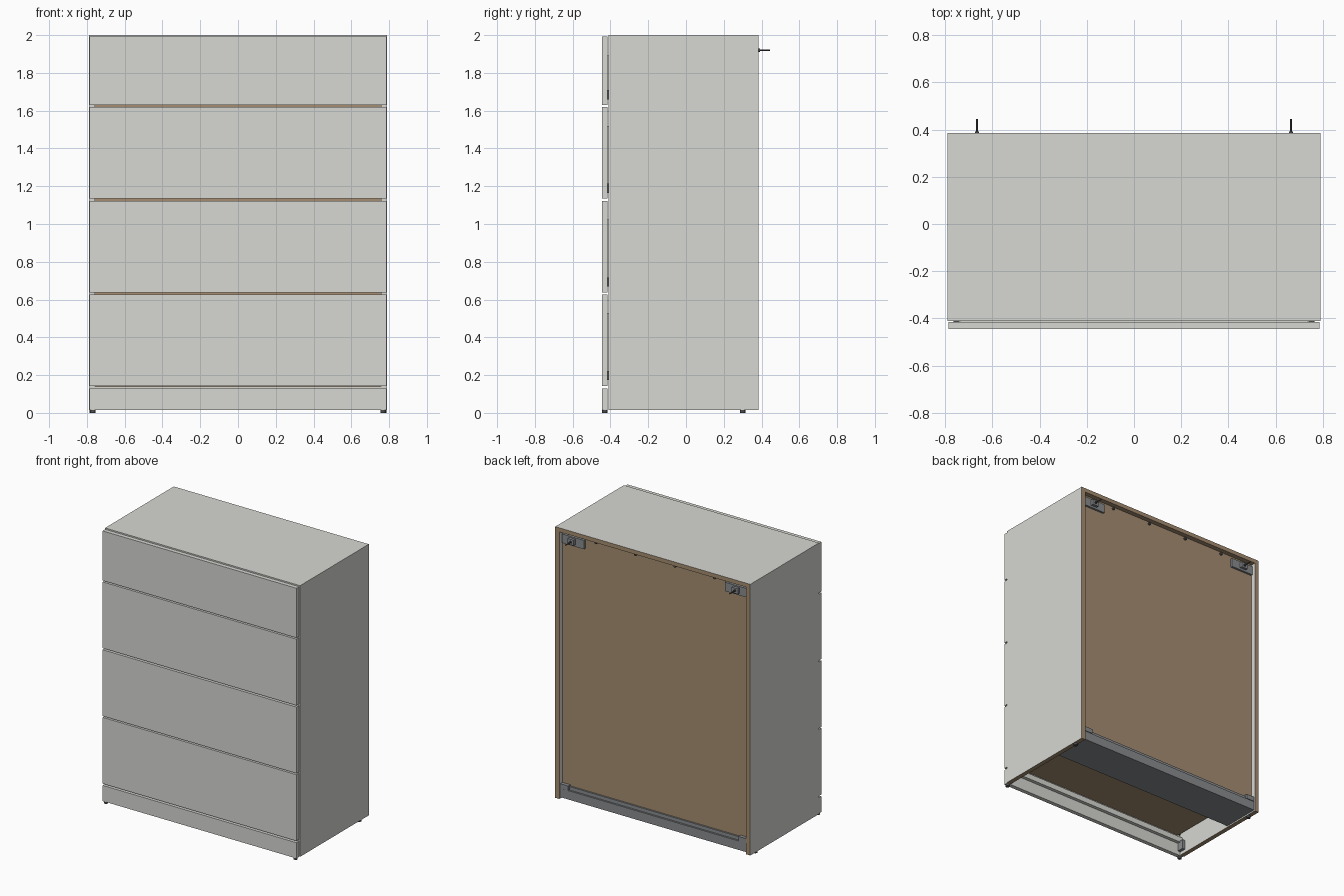
import bpy, bmesh, math
from mathutils import Matrix

if "Cube" in bpy.data.objects:
    bpy.data.objects.remove(bpy.data.objects["Cube"])


def material(name, rgb):
    m = bpy.data.materials.new(name)
    m.diffuse_color = (*rgb, 1)
    m.use_nodes = True
    m.node_tree.nodes["Principled BSDF"].inputs["Base Color"].default_value = m.diffuse_color
    return m


WHITE = material("warm_white_panel", (0.68, 0.68, 0.65))
BROWN = material("raw_fibreboard", (0.38, 0.27, 0.165))
METAL = material("grey_metal", (0.25, 0.26, 0.27))
DARK = material("dark_fittings", (0.07, 0.07, 0.075))


def finish(name, bm, mats):
    me = bpy.data.meshes.new(name)
    bm.to_mesh(me)
    bm.free()
    for m in mats:
        me.materials.append(m)
    ob = bpy.data.objects.new(name, me)
    bpy.context.collection.objects.link(ob)
    return ob


def box(name, x, y, z, mat, raw=None):
    """Box from ranges; raw(normal) picks faces left as bare fibreboard."""
    bm = bmesh.new()
    bmesh.ops.create_cube(bm, size=1)
    for v in bm.verts:
        for i, (lo, hi) in enumerate((x, y, z)):
            v.co[i] = lo if v.co[i] < 0 else hi
    bm.normal_update()
    if raw:
        for f in bm.faces:
            f.material_index = int(raw(f.normal))
    return finish(name, bm, [mat, BROWN] if raw else [mat])


def rod(name, centre, radius, length, axis, mat, sides=16):
    bm = bmesh.new()
    rot = Matrix.Rotation(math.pi / 2, 4, 'X') if axis == 'y' else Matrix()
    bmesh.ops.create_cone(bm, cap_ends=True, segments=sides, radius1=radius,
                          radius2=radius, depth=length,
                          matrix=Matrix.Translation(centre) @ rot)
    for f in bm.faces:
        f.smooth = len(f.verts) == 4
    return finish(name, bm, [mat])


def span(s, a, b):
    """Mirror an x range to side s."""
    return tuple(sorted((s * a, s * b)))


# Carcass: top, sides with bare back and bottom edges, recessed back
box("top_panel", (-0.79, 0.79), (-0.41, 0.385), (1.97, 2.0), WHITE,
    lambda n: n.y > 0.5 or n.z < -0.5)
box("back_panel", (-0.756, 0.756), (0.34, 0.35), (0.09, 1.97), BROWN)

for s, side in ((-1, "left"), (1, "right")):
    box(f"{side}_side_panel", span(s, 0.757, 0.79), (-0.41, 0.385), (0.015, 1.97),
        WHITE, lambda n: n.y > 0.5 or n.z < -0.5)
    # Feet
    rod(f"{side}_front_foot", (s * 0.768, -0.43, 0.008), 0.014, 0.016, 'z', DARK)
    rod(f"{side}_rear_foot", (s * 0.772, 0.30, 0.008), 0.014, 0.016, 'z', DARK)
    # Wall bracket and its screw
    box(f"{side}_wall_bracket", span(s, 0.57, 0.75), (0.35, 0.365), (1.885, 1.95), METAL)
    box(f"{side}_bracket_block", span(s, 0.64, 0.69), (0.365, 0.385), (1.90, 1.94), METAL)
    rod(f"{side}_wall_screw", (s * 0.665, 0.41, 1.92), 0.004, 0.07, 'y', DARK, 10)
    rod(f"{side}_screw_collar", (s * 0.665, 0.388, 1.92), 0.009, 0.008, 'y', DARK)
    # Brackets at the ends of the rear rail and behind the plinth
    box(f"{side}_rail_clip", span(s, 0.69, 0.755), (0.352, 0.378), (0.092, 0.125), METAL)
    box(f"{side}_plinth_bracket", span(s, 0.735, 0.757), (-0.41, -0.36), (0.04, 0.11), METAL)

# Small pins along the top of the back panel
for i in range(4):
    rod("back_pin", (-0.48 + 0.32 * i, 0.355, 1.955), 0.01, 0.012, 'y', DARK, 10)

# Rear bottom rail and front rails
box("rear_bottom_rail", (-0.757, 0.757), (0.09, 0.375), (0.025, 0.09), METAL)
box("rear_ledge_strip", (-0.69, 0.69), (0.35, 0.362), (0.09, 0.115), METAL)
box("plinth", (-0.785, 0.785), (-0.445, -0.415), (0.015, 0.13), WHITE)
box("plinth_backing_rail", (-0.757, 0.757), (-0.41, -0.385), (0.10, 0.14), WHITE)

# Drawers: front slab, box sides, back, bottom and runners
FRONTS = [(0.143, 0.628), (0.638, 1.123), (1.135, 1.62), (1.63, 1.993)]
for i, (lo, hi) in enumerate(FRONTS, 1):
    n = f"drawer_{i}"
    floor, rim = lo + 0.02, hi - 0.10
    box(f"{n}_front", (-0.785, 0.785), (-0.445, -0.415), (lo, hi), WHITE)
    box(f"{n}_bottom", (-0.735, 0.735), (-0.41, 0.31), (floor, floor + 0.012), BROWN)
    box(f"{n}_back", (-0.735, 0.735), (0.29, 0.31), (floor + 0.012, rim), WHITE)
    box(f"{n}_inner_front", (-0.735, 0.735), (-0.415, -0.395), (floor + 0.012, rim), WHITE)
    for s, side in ((-1, "left"), (1, "right")):
        box(f"{n}_{side}_side", span(s, 0.715, 0.735), (-0.395, 0.29),
            (floor + 0.012, rim), WHITE)
        box(f"{n}_{side}_runner", span(s, 0.736, 0.757), (-0.405, 0.30),
            (floor + 0.02, floor + 0.055), METAL)
        # Fixing block joining the front to the drawer
        box(f"{n}_{side}_front_fixing", span(s, 0.74, 0.765), (-0.416, -0.408),
            (lo + 0.03, lo + 0.08), DARK)
